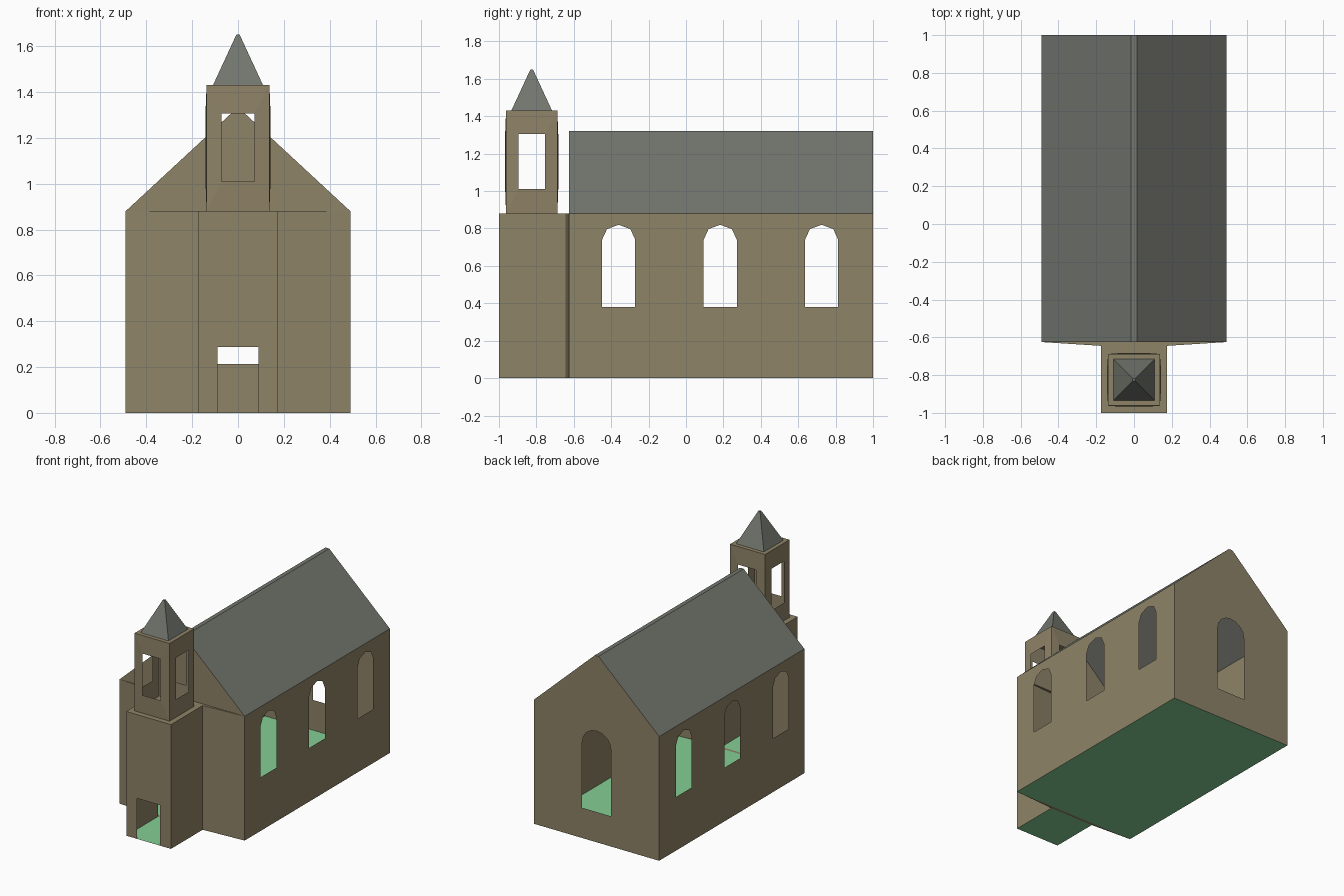
import bpy, bmesh, math
from mathutils import Vector

if "Cube" in bpy.data.objects:
    bpy.data.objects.remove(bpy.data.objects["Cube"])


def material(name, rgb):
    m = bpy.data.materials.new(name)
    m.diffuse_color = (*rgb, 1)
    m.use_nodes = True
    m.node_tree.nodes["Principled BSDF"].inputs["Base Color"].default_value = m.diffuse_color
    return m


STONE = material("tan_stone", (0.275, 0.228, 0.138))
SLATE = material("grey_slate", (0.170, 0.180, 0.155))
GREEN = material("green_floor", (0.235, 0.620, 0.295))

W, EAVE, RIDGE, RW = 0.49, 0.88, 1.32, 0.015    # nave half width, heights, half ridge
Y0, Y1 = -0.625, 1.0                            # nave front and back
TW, TY0, TY1 = 0.175, -1.0, -0.645              # tower half width, front, back
BC = -0.825                                     # belfry centre in y


def panel(bm, out, *loops):
    """Flat sheet facing 'out'; the first loop is the outline, others are holes."""
    out = Vector(out)
    edges = []
    for loop in loops:
        vs = [bm.verts.new(p) for p in loop]
        edges += [bm.edges.new((vs[i - 1], vs[i])) for i in range(len(vs))]
    res = bmesh.ops.triangle_fill(bm, use_beauty=True, use_dissolve=False,
                                  edges=edges, normal=out)
    for f in res["geom"]:
        if isinstance(f, bmesh.types.BMFace):
            f.normal_update()
            if f.normal.dot(out) < 0:
                f.normal_flip()


def finish(bm, name, mat):
    bmesh.ops.remove_doubles(bm, verts=bm.verts[:], dist=1e-5)
    me = bpy.data.meshes.new(name)
    bm.to_mesh(me)
    bm.free()
    me.materials.append(mat)
    ob = bpy.data.objects.new(name, me)
    bpy.context.collection.objects.link(ob)
    return ob


def arch(c, half, z0, spring, rise, n):
    """Round-headed opening as (across, z) pairs."""
    pts = [(c - half, z0), (c + half, z0)]
    for i in range(n + 1):
        a = math.pi * i / n
        pts.append((c + half * math.cos(a), spring + rise * math.sin(a)))
    return pts


def rect_xy(x, ya, yb, z):
    return [(-x, ya, z), (x, ya, z), (x, yb, z), (-x, yb, z)]


# nave walls: two sides with arched windows
bm = bmesh.new()
for s in (-1, 1):
    outline = [(Y0, 0), (Y1, 0), (Y1, EAVE), (Y0, EAVE)]
    wins = [arch(c, 0.0885, 0.38, 0.74, 0.08, 4) for c in (-0.36, 0.183, 0.725)]
    panel(bm, (s, 0, 0), *[[(s * W, y, z) for y, z in lp] for lp in [outline] + wins])
    # front wall wings, slightly splayed towards the tower
    panel(bm, (0, -1, 0), [(s * W, Y0, 0), (s * TW, TY1, 0),
                           (s * TW, TY1, EAVE), (s * W, Y0, EAVE)])
# back wall with gable and large window
back = [(-W, 0), (W, 0), (W, EAVE), (RW, RIDGE), (-RW, RIDGE), (-W, EAVE)]
panel(bm, (0, 1, 0), *[[(x, Y1, z) for x, z in lp]
                       for lp in (back, arch(0, 0.113, 0.214, 0.68, 0.108, 8))])
# front gable, narrow ledge under it and threshold strip
panel(bm, (0, -1, 0), [(-W, Y0, EAVE), (W, Y0, EAVE), (RW, Y0, RIDGE), (-RW, Y0, RIDGE)])
for z, d in ((EAVE, 1), (0, -1)):
    panel(bm, (0, 0, d), [(-W, Y0, z), (-TW, TY1, z), (TW, TY1, z), (W, Y0, z)])
finish(bm, "nave_walls", STONE)

# nave roof: two slopes and a narrow flat ridge
bm = bmesh.new()
prof = [(-W, EAVE), (-RW, RIDGE), (RW, RIDGE), (W, EAVE)]
for (xa, za), (xb, zb) in zip(prof, prof[1:]):
    panel(bm, Vector((za - zb, 0, xb - xa)).normalized(),
          [(xa, Y0, za), (xb, Y0, zb), (xb, Y1, zb), (xa, Y1, za)])
finish(bm, "nave_roof", SLATE)

# floors
for name, x, ya, yb in (("nave_floor", W, Y0, Y1), ("tower_floor", TW, TY0, TY1)):
    bm = bmesh.new()
    panel(bm, (0, 0, -1), rect_xy(x, ya, yb, 0))
    finish(bm, name, GREEN)

# tower: sides, flat top, front with doorway
bm = bmesh.new()
for s in (-1, 1):
    panel(bm, (s, 0, 0), [(s * TW, TY0, 0), (s * TW, TY1, 0),
                          (s * TW, TY1, EAVE), (s * TW, TY0, EAVE)])
panel(bm, (0, 0, 1), rect_xy(TW, TY0, TY1, EAVE))
door = [(-TW, 0), (-0.09, 0), (-0.09, 0.287), (0.09, 0.287),
        (0.09, 0), (TW, 0), (TW, EAVE), (-TW, EAVE)]
panel(bm, (0, -1, 0), [(x, TY0, z) for x, z in door])
finish(bm, "tower_walls", STONE)

# belfry: four slightly bulging open frames and a flat cap
bm = bmesh.new()
BH, BT = 0.137, 1.43
for k in range(4):
    ca, sa = math.cos(k * math.pi / 2), math.sin(k * math.pi / 2)

    def ring(half, d, za, zb):
        return [bm.verts.new((x * ca + d * sa, BC + x * sa - d * ca, z))
                for x, z in ((-half, za), (half, za), (half, zb), (-half, zb))]
    o, i = ring(BH, BH, EAVE, BT), ring(0.071, 0.142, 1.01, 1.305)
    for j in range(4):
        n = (j + 1) % 4
        bm.faces.new((o[j], o[n], i[n], i[j]))
panel(bm, (0, 0, 1), rect_xy(BH, BC - BH, BC + BH, BT))
finish(bm, "belfry", STONE)

# spire
bpy.ops.mesh.primitive_cone_add(vertices=4, radius1=0.109 * math.sqrt(2), radius2=0.01,
                                depth=0.22, location=(0, BC, BT + 0.11),
                                rotation=(0, 0, math.pi / 4))
spire = bpy.context.object
spire.name = "spire"
spire.data.materials.append(SLATE)
